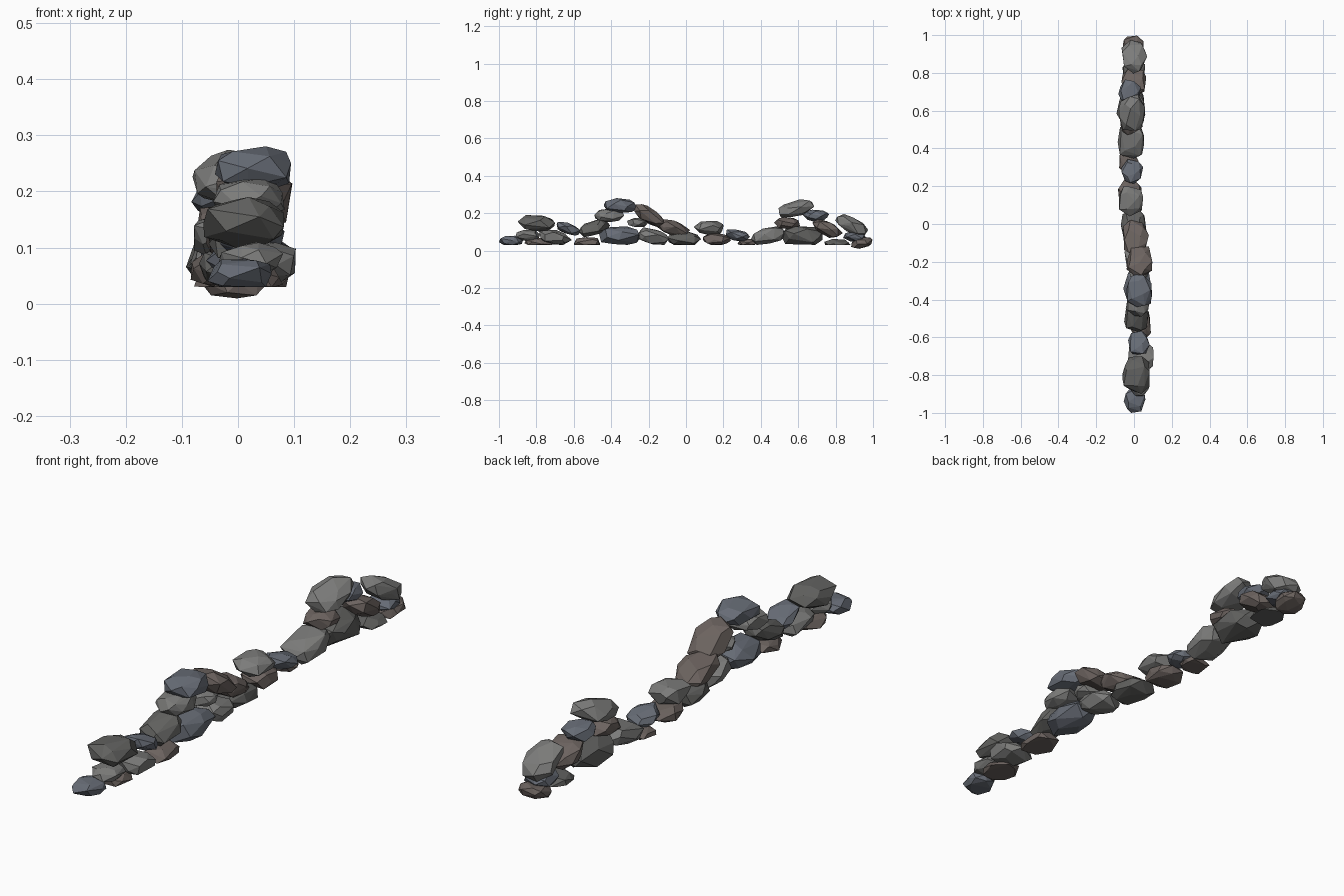
import bpy, bmesh, math, random
from mathutils import Vector, Matrix

if "Cube" in bpy.data.objects:
    bpy.data.objects.remove(bpy.data.objects["Cube"])

random.seed(7)
FLOOR = 0.03  # most stones are flattened underneath at this height


def material(name, r, g, b):
    m = bpy.data.materials.new(name)
    m.diffuse_color = (r, g, b, 1)
    m.use_nodes = True
    m.node_tree.nodes["Principled BSDF"].inputs["Base Color"].default_value = m.diffuse_color
    return m


MATS = {
    'g': material('grey_stone', 0.20, 0.20, 0.195),
    'd': material('dark_stone', 0.12, 0.12, 0.115),
    'b': material('blue_stone', 0.135, 0.15, 0.18),
    'r': material('brown_stone', 0.15, 0.125, 0.115),
}


def stone(name, colour, y, z, length, tilt=0):
    """Faceted boulder: hull of jittered sphere points, flattened underneath."""
    # width and height follow length; the row wanders gently in x
    size = (0.06 + 0.42 * length, length, 0.45 * length)
    x = 0.003 - 0.024 * math.sin(math.pi * y) + random.uniform(-0.014, 0.014)
    floor = 0.005 if y > 0.93 else FLOOR
    n, pts, spin = 22, [], random.uniform(0, 6.28)
    for k in range(n):
        h = 1 - 2 * (k + 0.5) / n
        a = spin + k * 2.4 + random.uniform(-0.3, 0.3)
        r = math.sqrt(1 - h * h)
        p = Vector([math.copysign(abs(c) ** 0.85, c)
                    for c in (r * math.cos(a), r * math.sin(a), h)])
        pts.append(p * random.uniform(0.88, 1.08))
    # fit the points to the wanted box, tilt, place, flatten
    lo = [min(c) for c in zip(*pts)]
    hi = [max(c) for c in zip(*pts)]
    rot = Matrix.Rotation(math.radians(tilt), 3, 'X')
    bm = bmesh.new()
    for p in pts:
        q = Vector([((c - l) / (u - l) - 0.5) * s for c, l, u, s in zip(p, lo, hi, size)])
        q = rot @ q + Vector((x, y, z))
        q.z = max(q.z, floor)
        bm.verts.new(q)
    res = bmesh.ops.convex_hull(bm, input=bm.verts)
    junk = {e for e in res['geom_interior'] + res['geom_unused']
            if isinstance(e, bmesh.types.BMVert)}
    bmesh.ops.delete(bm, geom=list(junk), context='VERTS')
    bmesh.ops.dissolve_limit(bm, angle_limit=math.radians(9), verts=bm.verts, edges=bm.edges)
    bmesh.ops.recalc_face_normals(bm, faces=bm.faces)
    me = bpy.data.meshes.new(name)
    bm.to_mesh(me)
    bm.free()
    me.materials.append(MATS[colour])
    bpy.context.collection.objects.link(bpy.data.objects.new(name, me))


# each stone: colour, y, z, length, optional tilt in degrees
HEAPS = {
    'front_heap_stone': [
        ('b', -.935, .05, .13), ('r', -.79, .035, .15), ('g', -.845, .08, .13),
        ('d', -.80, .145, .20), ('g', -.70, .07, .18, -10), ('b', -.63, .118, .13, -18)],
    'middle_heap_stone': [
        ('r', -.53, .04, .14), ('d', -.49, .12, .17, 18), ('b', -.355, .08, .22),
        ('g', -.41, .188, .16), ('b', -.35, .24, .18), ('g', -.26, .15, .11),
        ('r', -.20, .188, .18, -32), ('g', -.18, .075, .18, -10),
        ('r', -.07, .12, .18, -18)],
    'saddle_stone': [
        ('d', -.01, .065, .18), ('g', .12, .122, .16), ('r', .165, .06, .15),
        ('b', .278, .08, .13, -12), ('r', .325, .04, .10), ('g', .44, .08, .19, 12)],
    'back_heap_stone': [
        ('d', .62, .08, .22), ('r', .54, .147, .14), ('g', .59, .225, .19, 14),
        ('b', .695, .187, .14), ('r', .755, .115, .17, -25), ('d', .81, .03, .14),
        ('g', .885, .135, .18, -28), ('b', .90, .075, .12), ('r', .94, .04, .12, 12)],
}
for heap, stones in HEAPS.items():
    for i, args in enumerate(stones, 1):
        stone(f'{heap}_{i}', *args)
